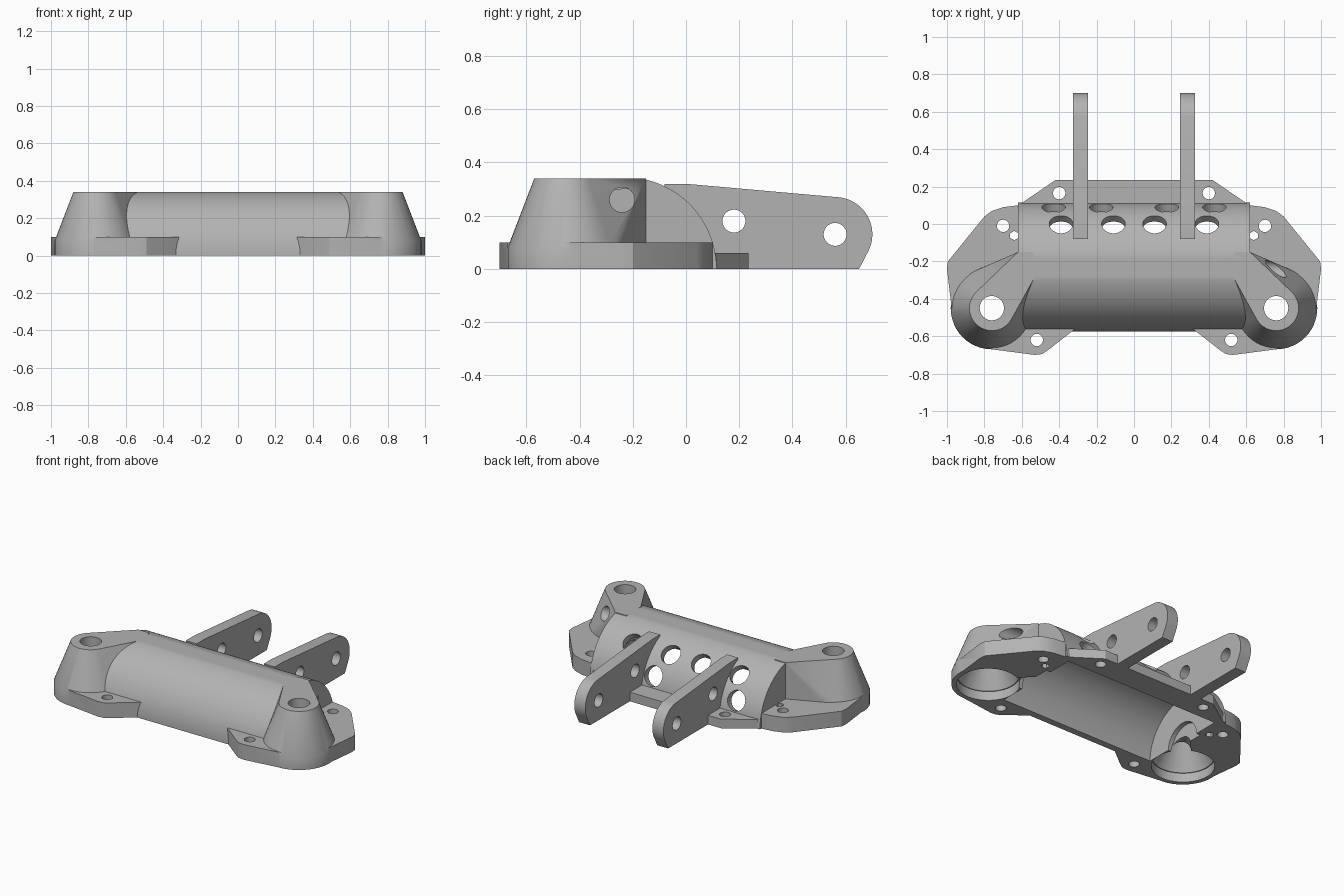
import bpy, bmesh, math
from mathutils import Vector, Matrix

cube = bpy.data.objects.get("Cube")
if cube:
    bpy.data.objects.remove(cube, do_unlink=True)

grey = bpy.data.materials.new("plain grey")
grey.use_nodes = True
grey.diffuse_color = (0.45, 0.45, 0.45, 1)
grey.node_tree.nodes["Principled BSDF"].inputs["Base Color"].default_value = grey.diffuse_color

AXIS_Y = -0.23          # barrel axis
POST = (0.76, -0.45)    # post centre
TOP = 0.34


def finish(name, bm):
    bmesh.ops.recalc_face_normals(bm, faces=bm.faces)
    mesh = bpy.data.meshes.new(name)
    bm.to_mesh(mesh)
    bm.free()
    mesh.materials.append(grey)
    obj = bpy.data.objects.new(name, mesh)
    bpy.context.collection.objects.link(obj)
    return obj


def prism(name, outline, start, end, along="z"):
    """Extrude an outline: (x, y) along z, or (y, z) along x."""
    bm = bmesh.new()
    place = (lambda a, b: (a, b, start)) if along == "z" else (lambda a, b: (start, a, b))
    face = bm.faces.new([bm.verts.new(place(a, b)) for a, b in outline])
    moved = bmesh.ops.extrude_face_region(bm, geom=[face])["geom"]
    step = Vector((0, 0, end - start)) if along == "z" else Vector((end - start, 0, 0))
    bmesh.ops.translate(bm, verts=[v for v in moved if isinstance(v, bmesh.types.BMVert)], vec=step)
    return finish(name, bm)


def rod(p, q, r1, r2=None, sides=48, name="cutter"):
    """Cylinder or cone between two points."""
    p, q = Vector(p), Vector(q)
    turn = (q - p).to_track_quat("Z", "Y").to_matrix().to_4x4()
    bm = bmesh.new()
    bmesh.ops.create_cone(bm, cap_ends=True, segments=sides, radius1=r1,
                          radius2=r1 if r2 is None else r2, depth=(q - p).length,
                          matrix=Matrix.Translation((p + q) / 2) @ turn)
    return finish(name, bm)


def combine(target, tool, operation):
    """Apply one boolean and discard the tool."""
    tool.hide_render = True
    mod = target.modifiers.new("combine", "BOOLEAN")
    mod.operation, mod.solver, mod.object = operation, "EXACT", tool
    bpy.context.view_layer.objects.active = target
    bpy.ops.object.modifier_apply(modifier=mod.name)
    bpy.data.objects.remove(tool, do_unlink=True)


def smooth(obj):
    bpy.ops.object.select_all(action="DESELECT")
    obj.select_set(True)
    bpy.context.view_layer.objects.active = obj
    bpy.ops.object.shade_smooth_by_angle(angle=math.radians(25))


def post(side):
    """Tapered post that runs into the barrel end."""
    bm = bmesh.new()
    for z, r in ((0, 0.22), (0.08, 0.22), (TOP, 0.12)):
        for i in range(48):
            a = math.tau * i / 48
            bm.verts.new((side * (POST[0] + r * math.cos(a)), POST[1] + r * math.sin(a), z))
        for x, y in ((0.54, -0.30), (0.62, -0.15), (0.54, -0.15)):
            bm.verts.new((side * x, y, z))
    hull = bmesh.ops.convex_hull(bm, input=bm.verts)
    loose = {g for g in hull["geom_interior"] + hull["geom_unused"]
             if isinstance(g, bmesh.types.BMVert)}
    bmesh.ops.delete(bm, geom=list(loose), context="VERTS")
    bmesh.ops.dissolve_limit(bm, angle_limit=0.01, verts=bm.verts, edges=bm.edges)
    return finish("post", bm)


# Barrel with a slightly flattened top
arc = [math.pi * i / 64 for i in range(65)]
barrel = [(AXIS_Y + 0.345 * math.cos(a), min(TOP, 0.345 * math.sin(a))) for a in arc]
body = prism("bracket_body", barrel, -0.62, 0.62, "x")

# Thin rear flange
flange = [(-0.66, 0), (-0.64, 0.085), (-0.42, 0.235), (0.42, 0.235), (0.64, 0.085), (0.66, 0)]
combine(body, prism("rear_flange", flange, 0, 0.06), "UNION")

# Mounting feet and posts
foot = [(0.25, -0.51), (0.46, -0.675), (0.49, -0.695), (0.53, -0.70), (0.76, -0.67),
        (0.90, -0.60), (0.975, -0.45), (1.0, -0.24), (0.995, -0.20), (0.80, 0.04),
        (0.76, 0.07), (0.70, 0.09), (0.62, 0.10), (0.25, 0.10)]
for side in (-1, 1):
    combine(body, prism("foot", [(side * x, y) for x, y in foot], 0, 0.10), "UNION")
    combine(body, post(side), "UNION")

# Open barrel hollow
combine(body, rod((-0.57, AXIS_Y, 0), (0.57, AXIS_Y, 0), 0.30, sides=96), "DIFFERENCE")

for side in (-1, 1):
    px, py = side * POST[0], POST[1]
    # Post bore, bell cavity and the channel to the barrel
    cuts = [
        rod((px, py, -0.1), (px, py, 0.06), 0.19),
        rod((px, py, 0.05), (px, py, 0.27), 0.19, 0.065),
        rod((px, py, 0.2), (px, py, 0.5), 0.065),
        rod((side * 0.5, AXIS_Y, 0), (side * 0.6, AXIS_Y, 0), 0.13),
        rod((side * 0.55, AXIS_Y, 0), (px, py, 0), 0.06),
    ]
    # Bolt holes
    for x, y, r, n in ((0.70, -0.01, 0.033, 32), (0.64, -0.062, 0.025, 6),
                       (0.40, 0.165, 0.033, 32), (0.52, -0.62, 0.033, 32)):
        cuts.append(rod((side * x, y, -0.1), (side * x, y, 0.2), r, sides=n))
    # Two rows of round openings in the back of the barrel
    for degrees, places in ((42, (0.11, 0.39)), (68, (0.175, 0.43))):
        out = Vector((0, math.sin(math.radians(degrees)), math.cos(math.radians(degrees))))
        for x in places:
            base = Vector((side * x, AXIS_Y, 0))
            cuts.append(rod(base + out * 0.25, base + out * 0.5, 0.063))
    for cut in cuts:
        combine(body, cut, "DIFFERENCE")

# Side opening in the left post
combine(body, rod((0.5, -0.24, 0.26), (1.1, -0.24, 0.26), 0.047), "DIFFERENCE")
smooth(body)

# Rear arms with rounded tips
tip = [(0.56 + 0.14 * math.cos(a), 0.13 + 0.14 * math.sin(a))
       for a in (math.radians(85 - 5 * i) for i in range(23))]
arm = [(-0.08, 0), (-0.08, 0.32), (0, 0.32)] + tip + [(0.65, 0)]
for side, name in ((-1, "right_arm"), (1, "left_arm")):
    x = side * 0.285
    obj = prism(name, arm, x - 0.04, x + 0.04, "x")
    combine(obj, rod((x - 0.2, AXIS_Y, 0), (x + 0.2, AXIS_Y, 0), 0.32, sides=96), "DIFFERENCE")
    for y, z in ((0.18, 0.18), (0.56, 0.13)):
        combine(obj, rod((x - 0.2, y, z), (x + 0.2, y, z), 0.043), "DIFFERENCE")
    smooth(obj)
